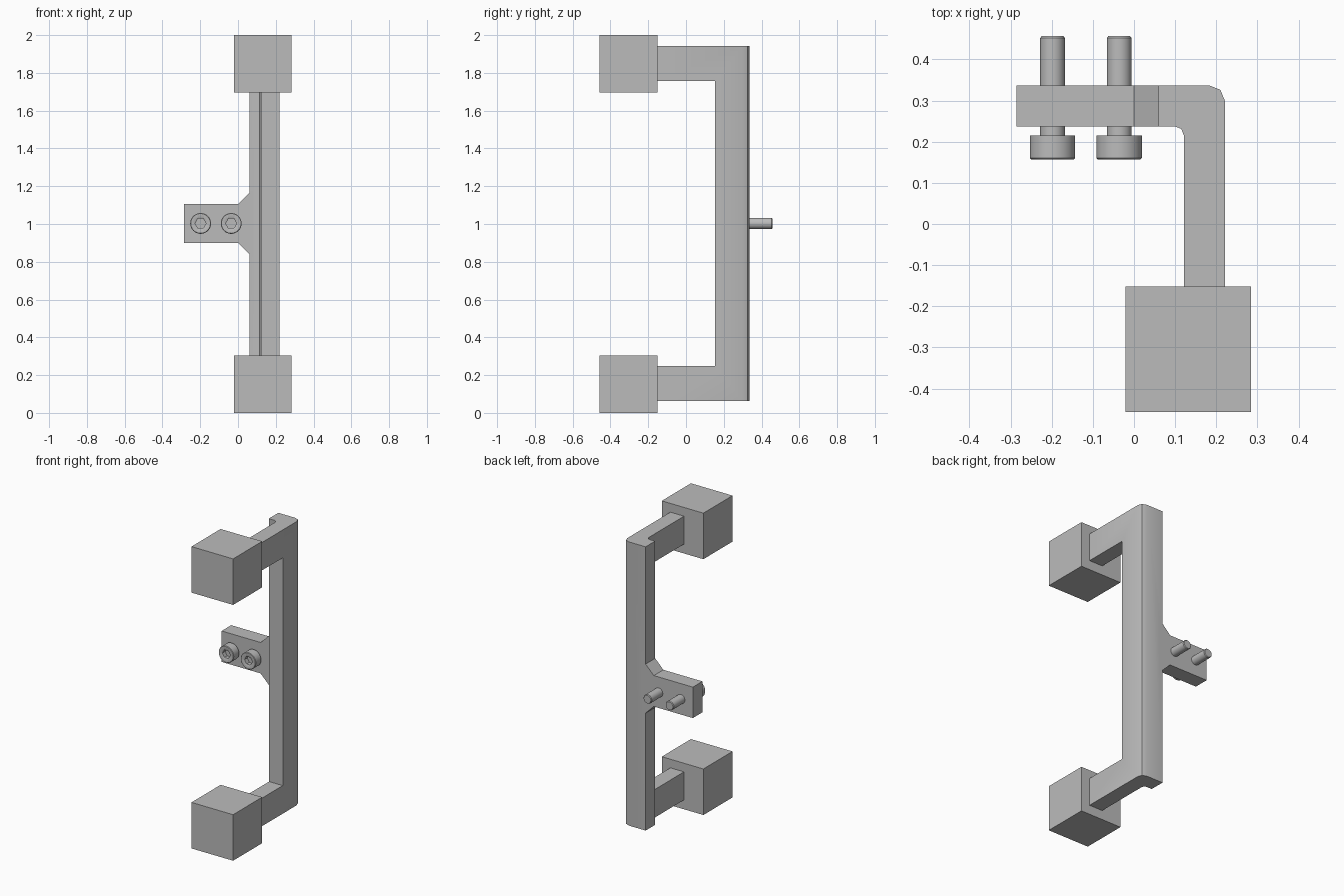
import bpy, bmesh, math
from mathutils import Vector

cube = bpy.data.objects.get("Cube")
if cube:
    bpy.data.objects.remove(cube, do_unlink=True)

grey = bpy.data.materials.new("grey metal")
grey.use_nodes = True
grey.diffuse_color = (0.5, 0.5, 0.5, 1)
grey.node_tree.nodes["Principled BSDF"].inputs["Base Color"].default_value = (0.5, 0.5, 0.5, 1)


def finish(name, bm):
    """Turn a bmesh into a grey object."""
    bmesh.ops.recalc_face_normals(bm, faces=bm.faces[:])
    mesh = bpy.data.meshes.new(name)
    bm.to_mesh(mesh)
    bm.free()
    mesh.materials.append(grey)
    obj = bpy.data.objects.new(name, mesh)
    bpy.context.collection.objects.link(obj)
    return obj


def select(obj):
    bpy.ops.object.select_all(action='DESELECT')
    obj.select_set(True)
    bpy.context.view_layer.objects.active = obj


def prism(name, points, offset):
    """Extrude a flat outline along an offset."""
    bm = bmesh.new()
    face = bm.faces.new([bm.verts.new(p) for p in points])
    out = bmesh.ops.extrude_face_region(bm, geom=[face], use_keep_orig=True)
    verts = [g for g in out["geom"] if isinstance(g, bmesh.types.BMVert)]
    bmesh.ops.translate(bm, verts=verts, vec=Vector(offset))
    return finish(name, bm)


def box(name, x, y, z):
    pts = [(x[0], y[0], z[0]), (x[1], y[0], z[0]), (x[1], y[1], z[0]), (x[0], y[1], z[0])]
    return prism(name, pts, (0, 0, z[1] - z[0]))


def combine(obj, other, operation):
    """Apply a boolean and discard the second object."""
    mod = obj.modifiers.new(operation, 'BOOLEAN')
    mod.operation, mod.solver, mod.object = operation, 'EXACT', other
    select(obj)
    bpy.ops.object.modifier_apply(modifier=mod.name)
    bpy.data.objects.remove(other, do_unlink=True)


# Bracket: L-shaped plan with a rounded bend, opened up between its two arms
plan = [(0.06, 0.237), (0.10, 0.237), (0.115, 0.231), (0.121, 0.216), (0.121, -0.153),
        (0.221, -0.153), (0.221, 0.299), (0.210, 0.326), (0.182, 0.337), (0.06, 0.337)]
bracket = prism("bracket", [(x, y, 0.062) for x, y in plan], (0, 0, 1.88))
combine(bracket, box("opening", (-0.1, 0.5), (-0.4, 0.153), (0.248, 1.757)), 'DIFFERENCE')

# Mounting tab with flared root, merged into the bracket
tab = [(-0.286, 0.9), (0, 0.9), (0.06, 0.84), (0.08, 0.84),
       (0.08, 1.165), (0.06, 1.165), (0, 1.105), (-0.286, 1.105)]
combine(bracket, prism("tab", [(x, 0.237, z) for x, z in tab], (0, 0.1, 0)), 'UNION')
select(bracket)
bpy.ops.object.shade_smooth_by_angle(angle=math.radians(30))

# End blocks
for name, z in (("lower_block", 0), ("upper_block", 1.695)):
    box(name, (-0.021, 0.284), (-0.457, -0.152), (z, z + 0.305))


def screw(name, cx, cz, n=48):
    """Socket head screw along y, from the tip to the hexagonal socket floor."""
    rings = [(0.457, 0.026, 0), (0.452, 0.03, 0), (0.215, 0.03, 0), (0.215, 0.055, 0),
             (0.160, 0.055, 0), (0.157, 0.052, 0), (0.157, 0.034, 0),
             (0.161, 0.029, 1), (0.190, 0.029, 1)]
    bm = bmesh.new()
    loops = []
    for y, r, is_hex in rings:
        loop = []
        for i in range(n):
            a = 2 * math.pi * i / n
            k = math.cos(math.pi / 6) / math.cos(a % (math.pi / 3) - math.pi / 6) \
                if is_hex and i % (n // 6) else 1
            loop.append(bm.verts.new((cx + r * k * math.cos(a), y, cz + r * k * math.sin(a))))
        loops.append(loop)
    for a, b in zip(loops, loops[1:]):
        for i in range(n):
            j = (i + 1) % n
            bm.faces.new((a[i], a[j], b[j], b[i]))
    bm.faces.new(loops[0])
    bm.faces.new(loops[-1])
    obj = finish(name, bm)
    select(obj)
    bpy.ops.object.shade_smooth_by_angle(angle=math.radians(30))


screw("outer_screw", -0.198, 1.003)
screw("inner_screw", -0.036, 1.003)
